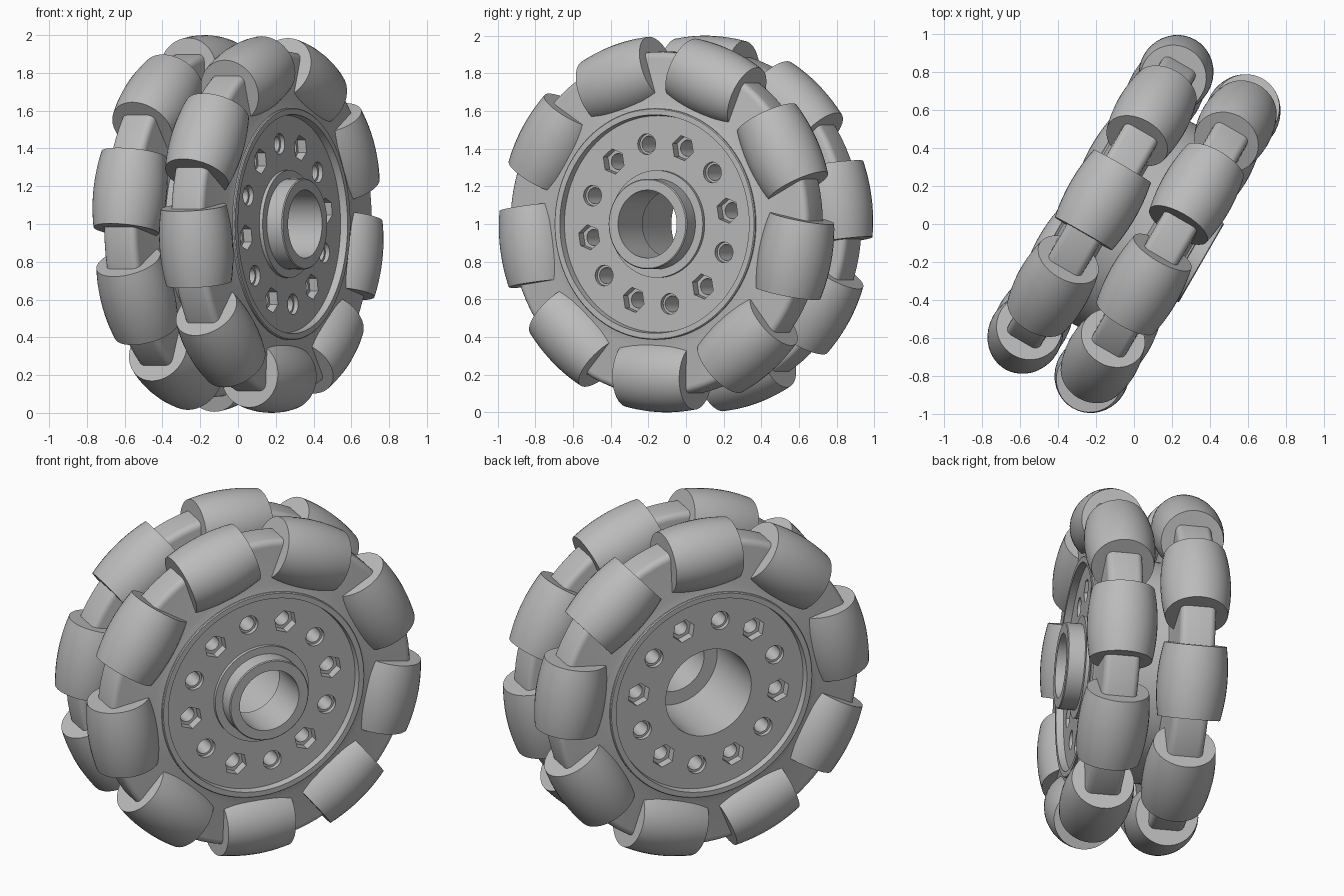
import bpy, bmesh
from math import pi, radians, cos, sin, sqrt
from mathutils import Matrix, Vector

cube = bpy.data.objects.get("Cube")
if cube:
    bpy.data.objects.remove(cube, do_unlink=True)

# Wheel frame: local z is the axle, local y is up
AXLE = Matrix(((0.5, 0, 0.866, 0), (0.866, 0, -0.5, 0), (0, 1, 0, 1), (0, 0, 0, 1)))
ROLLERS, RING_R, ROLLER_R, HALF_LEN, OFFSET = 9, 0.805, 0.195, 0.205, 0.205

grey = bpy.data.materials.new("plain grey")
grey.use_nodes = True
grey.diffuse_color = (0.5, 0.5, 0.5, 1)
grey.node_tree.nodes["Principled BSDF"].inputs["Base Color"].default_value = (0.5, 0.5, 0.5, 1)


def make_object(name, bm, matrix):
    bmesh.ops.recalc_face_normals(bm, faces=bm.faces)
    mesh = bpy.data.meshes.new(name)
    bm.to_mesh(mesh)
    bm.free()
    mesh.materials.append(grey)
    obj = bpy.data.objects.new(name, mesh)
    obj.matrix_world = matrix
    bpy.context.collection.objects.link(obj)
    return obj


def lathe(name, profile, steps, matrix, closed=True):
    """Spin (radius, height) points about local z."""
    bm = bmesh.new()
    verts = [bm.verts.new((r, 0, h)) for r, h in profile]
    pairs = list(zip(verts, verts[1:]))
    if closed:
        pairs.append((verts[-1], verts[0]))
    edges = [bm.edges.new(p) for p in pairs]
    bmesh.ops.spin(bm, geom=verts + edges, cent=(0, 0, 0), axis=(0, 0, 1),
                   angle=2 * pi, steps=steps, use_merge=True)
    bmesh.ops.remove_doubles(bm, verts=bm.verts, dist=1e-5)
    return make_object(name, bm, matrix)


def smooth(obj, angle=32):
    bpy.ops.object.select_all(action='DESELECT')
    obj.select_set(True)
    bpy.context.view_layer.objects.active = obj
    bpy.ops.object.shade_smooth_by_angle(angle=radians(angle))


def bolt_cutter(name, start, sides, radius, depth, heights):
    """Six prisms around the bolt circle, at each given height."""
    bm = bmesh.new()
    for k in range(6):
        a = radians(start + 60 * k)
        for h in heights:
            place = Matrix.Translation((0.43 * cos(a), 0.43 * sin(a), h)) @ Matrix.Rotation(a, 4, 'Z')
            bmesh.ops.create_cone(bm, cap_ends=True, segments=sides, radius1=radius,
                                  radius2=radius, depth=depth, matrix=place)
    obj = make_object(name, bm, AXLE)
    obj.hide_render = True
    return obj


# Hub: rimmed faces, front boss and stepped bore
hub_profile = [
    (0.18, 0.41), (0.235, 0.41), (0.24, 0.405), (0.24, 0.315), (0.285, 0.315), (0.285, 0.295),
    (0.575, 0.295), (0.58, 0.335), (0.61, 0.335), (0.615, 0.33),
    (0.615, -0.33), (0.61, -0.335), (0.58, -0.335), (0.575, -0.295),
    (0.26, -0.295), (0.26, 0.15), (0.18, 0.15)]
hub = lathe("hub", hub_profile, 96, AXLE)

# Bolt holes: hexagonal and round pockets alternate on both faces
cutters = [
    bolt_cutter("hex_bores", 9.5, 20, 0.043, 0.8, [0]),
    bolt_cutter("round_bores", 39.5, 20, 0.043, 0.8, [0]),
    bolt_cutter("hex_pockets", 9.5, 6, 0.068, 0.1, [-0.295, 0.295]),
    bolt_cutter("round_pockets", 39.5, 24, 0.055, 0.05, [-0.295, 0.295])]
for cutter in cutters:
    mod = hub.modifiers.new(cutter.name, 'BOOLEAN')
    mod.operation, mod.solver, mod.object = 'DIFFERENCE', 'EXACT', cutter
bpy.context.view_layer.update()
cut_mesh = bpy.data.meshes.new_from_object(hub.evaluated_get(bpy.context.evaluated_depsgraph_get()))
hub.modifiers.clear()
hub.data = cut_mesh
for cutter in cutters:
    bpy.data.objects.remove(cutter, do_unlink=True)
smooth(hub)

# Carrier ring half-section with rounded outer corners
half = [(0.6, 0.12), (0.66, 0.105), (0.88, 0.1)]
half += [(0.88 + 0.035 * sin(t), 0.065 + 0.035 * cos(t)) for t in (pi / 8, pi / 4, 3 * pi / 8, pi / 2)]
ring_profile = half + [(r, -h) for r, h in reversed(half)]

# Barrel roller whose outline follows the wheel's outer circle
barrel = [(0, -HALF_LEN)]
for i in range(13):
    t = HALF_LEN * (i / 6 - 1)
    barrel.append((sqrt((RING_R + ROLLER_R) ** 2 - t * t) - RING_R, t))
barrel.append((0, HALF_LEN))

for side, offset, phase in (("front", OFFSET, -12), ("back", -OFFSET, 8)):
    ring = lathe(side + "_carrier_ring", ring_profile, 96, AXLE @ Matrix.Translation((0, 0, offset)))
    smooth(ring)
    for k in range(ROLLERS):
        turn = Matrix.Rotation(radians(phase + 360 * k / ROLLERS), 4, 'Z')
        place = AXLE @ turn @ Matrix.Translation((RING_R, 0, offset)) @ Matrix.Rotation(pi / 2, 4, 'X')
        smooth(lathe(f"{side}_roller_{k + 1}", barrel, 40, place, closed=False))
